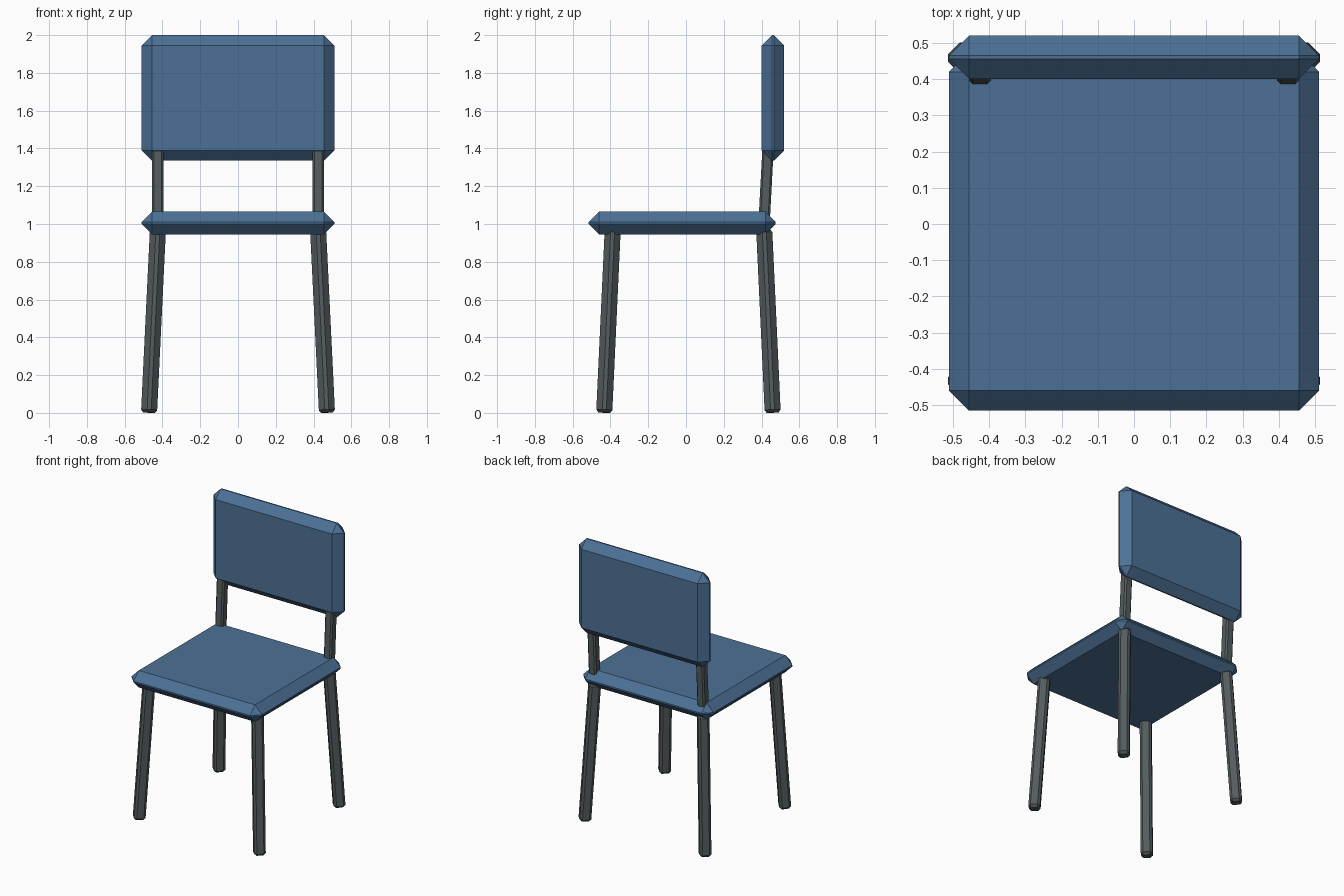
import bpy, bmesh, math
from mathutils import Matrix, Vector

if "Cube" in bpy.data.objects:
    bpy.data.objects.remove(bpy.data.objects["Cube"])


def material(name, color):
    m = bpy.data.materials.new(name)
    m.diffuse_color = (*color, 1)
    m.use_nodes = True
    m.node_tree.nodes["Principled BSDF"].inputs["Base Color"].default_value = m.diffuse_color
    return m


blue = material("blue_padding", (0.073, 0.165, 0.305))
grey = material("dark_grey_metal", (0.088, 0.108, 0.113))


def chamfered_box(name, size, bevel, mat, matrix):
    """Box with single-segment chamfers on every edge."""
    bm = bmesh.new()
    bmesh.ops.create_cube(bm, size=1, matrix=Matrix.Diagonal((*size, 1)))
    bmesh.ops.bevel(bm, geom=bm.edges[:], offset=bevel, segments=1,
                    profile=0.5, affect='EDGES')
    bmesh.ops.transform(bm, matrix=matrix, verts=bm.verts)
    bmesh.ops.recalc_face_normals(bm, faces=bm.faces)
    mesh = bpy.data.meshes.new(name)
    bm.to_mesh(mesh)
    bm.free()
    mesh.materials.append(mat)
    obj = bpy.data.objects.new(name, mesh)
    bpy.context.collection.objects.link(obj)
    return obj


def bar(name, start, end, width, bevel, twist):
    """Square chamfered bar between two points, twisted about its length."""
    a, b = Vector(start), Vector(end)
    axis = b - a
    tilt = Vector((0, 0, 1)).rotation_difference(axis).to_matrix().to_4x4()
    matrix = Matrix.Translation((a + b) / 2) @ tilt @ Matrix.Rotation(twist, 4, 'Z')
    return chamfered_box(name, (width, width, axis.length), bevel, grey, matrix)


# Cushions
chamfered_box("seat", (1.02, 0.99, 0.12), 0.055, blue,
              Matrix.Translation((0, -0.02, 1.005)))
chamfered_box("backrest", (1.02, 0.12, 0.665), 0.055, blue,
              Matrix.Translation((0, 0.46, 1.6675)))

for side, s in (("left", -1), ("right", 1)):
    # Splayed legs, turned 45 degrees
    bar("front_leg_" + side, (s * 0.471, -0.433, 0.0015), (s * 0.424, -0.388, 0.97),
        0.075, 0.015, math.pi / 4)
    bar("back_leg_" + side, (s * 0.471, 0.459, 0.0015), (s * 0.424, 0.414, 0.97),
        0.075, 0.015, math.pi / 4)
    # Posts joining seat and backrest
    bar("back_post_" + side, (s * 0.425, 0.413, 1.0), (s * 0.425, 0.436, 1.43),
        0.06, 0.01, 0)
